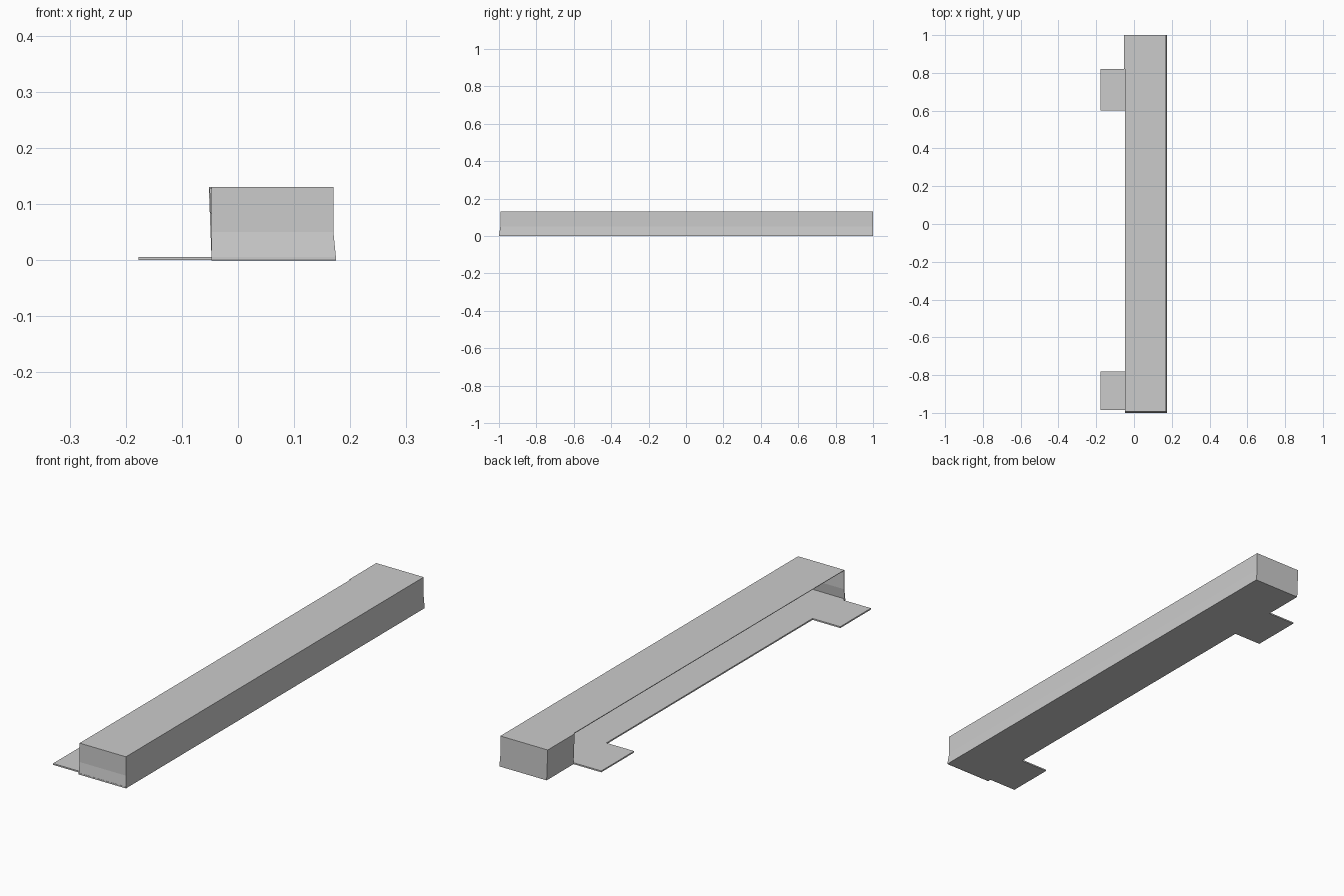
import bpy
import bmesh

if "Cube" in bpy.data.objects:
    bpy.data.objects.remove(bpy.data.objects["Cube"])


def add_object(name, bm):
    mesh = bpy.data.meshes.new(name)
    bm.to_mesh(mesh)
    bm.free()
    obj = bpy.data.objects.new(name, mesh)
    bpy.context.collection.objects.link(obj)
    return obj


# Floor slab with two tabs on the left
FRONT_X, TAB_X = -0.047, -0.177
outline = [(FRONT_X, -1), (0.173, -1), (0.173, 1), (FRONT_X, 1)]
for y0, y1 in ((0.82, 0.60), (-0.78, -0.985)):
    outline += [(FRONT_X, y0), (TAB_X, y0), (TAB_X, y1), (FRONT_X, y1)]
bm = bmesh.new()
face = bm.faces.new([bm.verts.new((x, y, 0)) for x, y in outline])
ext = bmesh.ops.extrude_face_region(bm, geom=[face])
top = [v for v in ext["geom"] if isinstance(v, bmesh.types.BMVert)]
bmesh.ops.translate(bm, verts=top, vec=(0, 0, 0.006))
bmesh.ops.recalc_face_normals(bm, faces=bm.faces)
add_object("floor_slab", bm)

# Thin shell: walls flare at the foot, left side open except for a short leaning panel
# each ring: height, right x, front y, left panel x
bm = bmesh.new()
rings = []
for z, right, front, panel in ((0, 0.175, -1, -0.047),
                               (0.05, 0.17, -0.993, -0.049),
                               (0.13, 0.17, -0.993, -0.052)):
    path = [(FRONT_X, front), (right, front), (right, 1), (panel, 1), (panel, 0.82)]
    rings.append([bm.verts.new((x, y, z)) for x, y in path])
for low, high in zip(rings, rings[1:]):
    for i in range(len(low) - 1):
        bm.faces.new((low[i], low[i + 1], high[i + 1], high[i]))

# Roof with a small step where the leaning panel ends
bm.faces.new(rings[-1] + [bm.verts.new((FRONT_X, 0.82, 0.13))])
shell = add_object("wall_and_roof_shell", bm)
solid = shell.modifiers.new("thickness", 'SOLIDIFY')
solid.thickness = 0.003
solid.offset = -1
